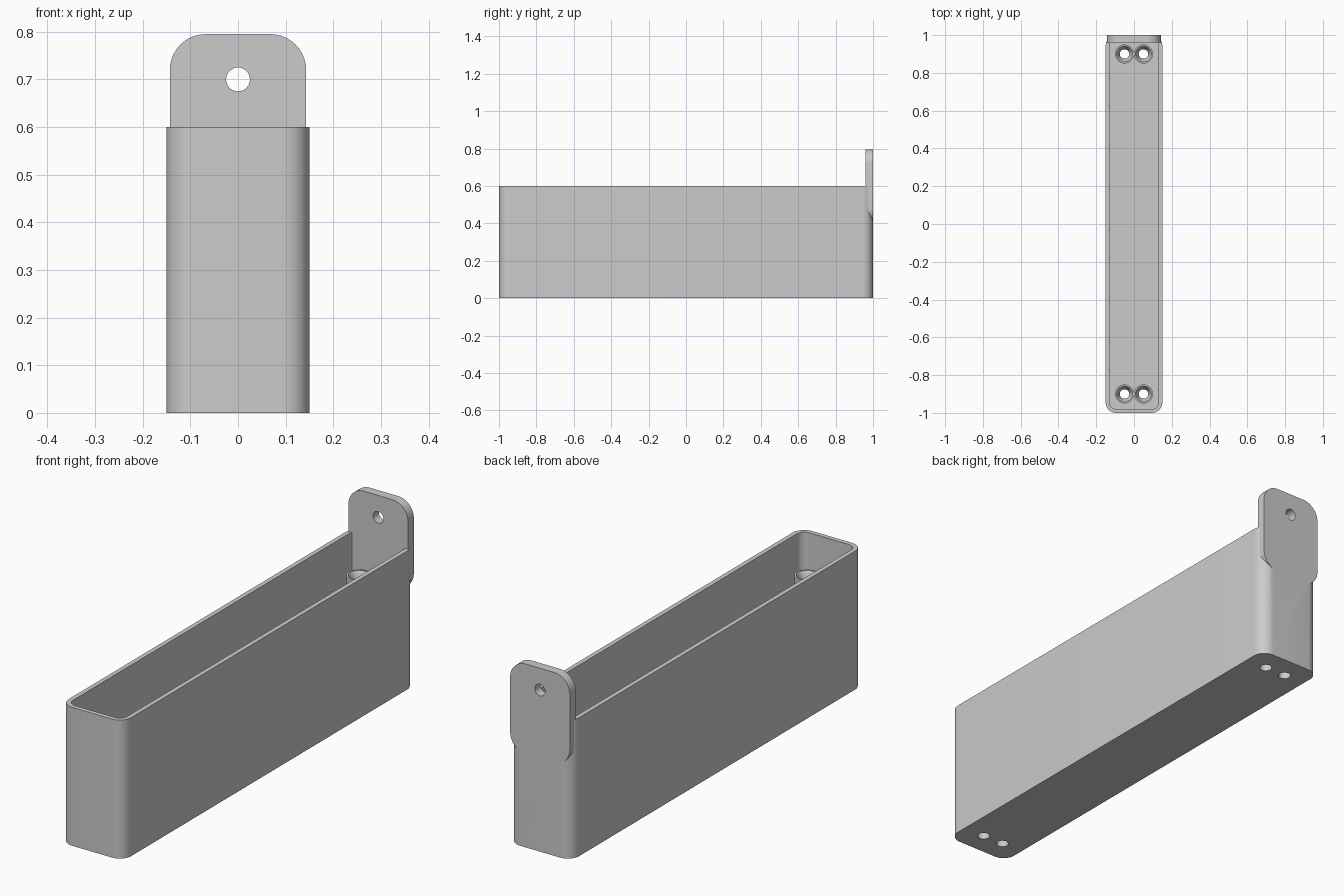
import bpy, bmesh, math
from mathutils import Matrix

if "Cube" in bpy.data.objects:
    bpy.data.objects.remove(bpy.data.objects["Cube"])

grey = bpy.data.materials.new("plain grey")
grey.diffuse_color = (0.6, 0.6, 0.6, 1)
grey.use_nodes = True
grey.node_tree.nodes["Principled BSDF"].inputs["Base Color"].default_value = grey.diffuse_color


def rounded_rect(w, h, r, n=10):
    """Outline of a rounded rectangle with half sizes w and h."""
    pts = []
    for k, (sx, sy) in enumerate([(1, 1), (-1, 1), (-1, -1), (1, -1)]):
        for i in range(n + 1):
            a = math.pi / 2 * (k + i / n)
            pts.append((sx * (w - r) + r * math.cos(a), sy * (h - r) + r * math.sin(a)))
    return pts


def prism(name, outline, low, high, matrix=Matrix()):
    bm = bmesh.new()
    face = bm.faces.new([bm.verts.new((x, y, low)) for x, y in outline])
    ext = bmesh.ops.extrude_face_region(bm, geom=[face])
    new = [v for v in ext["geom"] if isinstance(v, bmesh.types.BMVert)]
    bmesh.ops.translate(bm, vec=(0, 0, high - low), verts=new)
    bmesh.ops.transform(bm, matrix=matrix, verts=bm.verts)
    bmesh.ops.recalc_face_normals(bm, faces=bm.faces)
    return make(name, bm)


def make(name, bm):
    me = bpy.data.meshes.new(name)
    bm.to_mesh(me)
    bm.free()
    ob = bpy.data.objects.new(name, me)
    bpy.context.collection.objects.link(ob)
    me.materials.append(grey)
    return ob


def lathe(name, profile, x, y, n=32):
    """Closed ring turned from a radius and height profile."""
    bm = bmesh.new()
    rings = [[bm.verts.new((x + r * math.cos(2 * math.pi * i / n),
                            y + r * math.sin(2 * math.pi * i / n), z))
              for i in range(n)] for r, z in profile]
    for a, b in zip(rings, rings[1:] + rings[:1]):
        for i in range(n):
            j = (i + 1) % n
            bm.faces.new((a[i], a[j], b[j], b[i]))
    bmesh.ops.recalc_face_normals(bm, faces=bm.faces)
    return make(name, bm)


def circle(r, x=0, y=0, n=32):
    return [(x + r * math.cos(2 * math.pi * i / n), y + r * math.sin(2 * math.pi * i / n))
            for i in range(n)]


def cut(ob, cutter):
    mod = ob.modifiers.new("cut", 'BOOLEAN')
    mod.operation = 'DIFFERENCE'
    mod.solver = 'EXACT'
    mod.object = cutter
    bpy.ops.object.select_all(action='DESELECT')
    ob.select_set(True)
    bpy.context.view_layer.objects.active = ob
    bpy.ops.object.modifier_apply(modifier=mod.name)
    bpy.data.objects.remove(cutter)


# Open tray with rounded corners and a thin wall
tray = prism("tray", rounded_rect(0.15, 1.0, 0.055), 0, 0.6)
cut(tray, prism("cavity", rounded_rect(0.13, 0.98, 0.035), 0.02, 0.7))
# Opening in the back rim, filled by the hanging tab
upright = Matrix(((1, 0, 0, 0), (0, 0, 1, 0), (0, 1, 0, 0.6), (0, 0, 0, 1)))
tab_outline = rounded_rect(0.143, 0.195, 0.075)
cut(tray, prism("tab_slot", tab_outline, 0.96, 1.05, upright))

# Hanging tab with a round hole
tab = prism("hanging_tab", tab_outline, 0.96, 1.0, upright)
cut(tab, prism("tab_hole", circle(0.025, 0, 0.1), 0.9, 1.1, upright))

# Pairs of hollow posts with countersunk tops, and holes through the floor
parts = [tray, tab]
for x in (-0.05, 0.05):
    for y in (-0.9, 0.9):
        cut(tray, prism("floor_hole", circle(0.025, x, y), -0.1, 0.1))
        parts.append(lathe("screw_post", [(0.025, 0.01), (0.05, 0.01), (0.05, 0.46),
                                          (0.042, 0.46), (0.025, 0.43)], x, y))

# Smooth rounded surfaces, sharp edges
bpy.ops.object.select_all(action='DESELECT')
for ob in parts:
    ob.select_set(True)
bpy.context.view_layer.objects.active = tray
bpy.ops.object.shade_smooth_by_angle(angle=math.radians(30))
